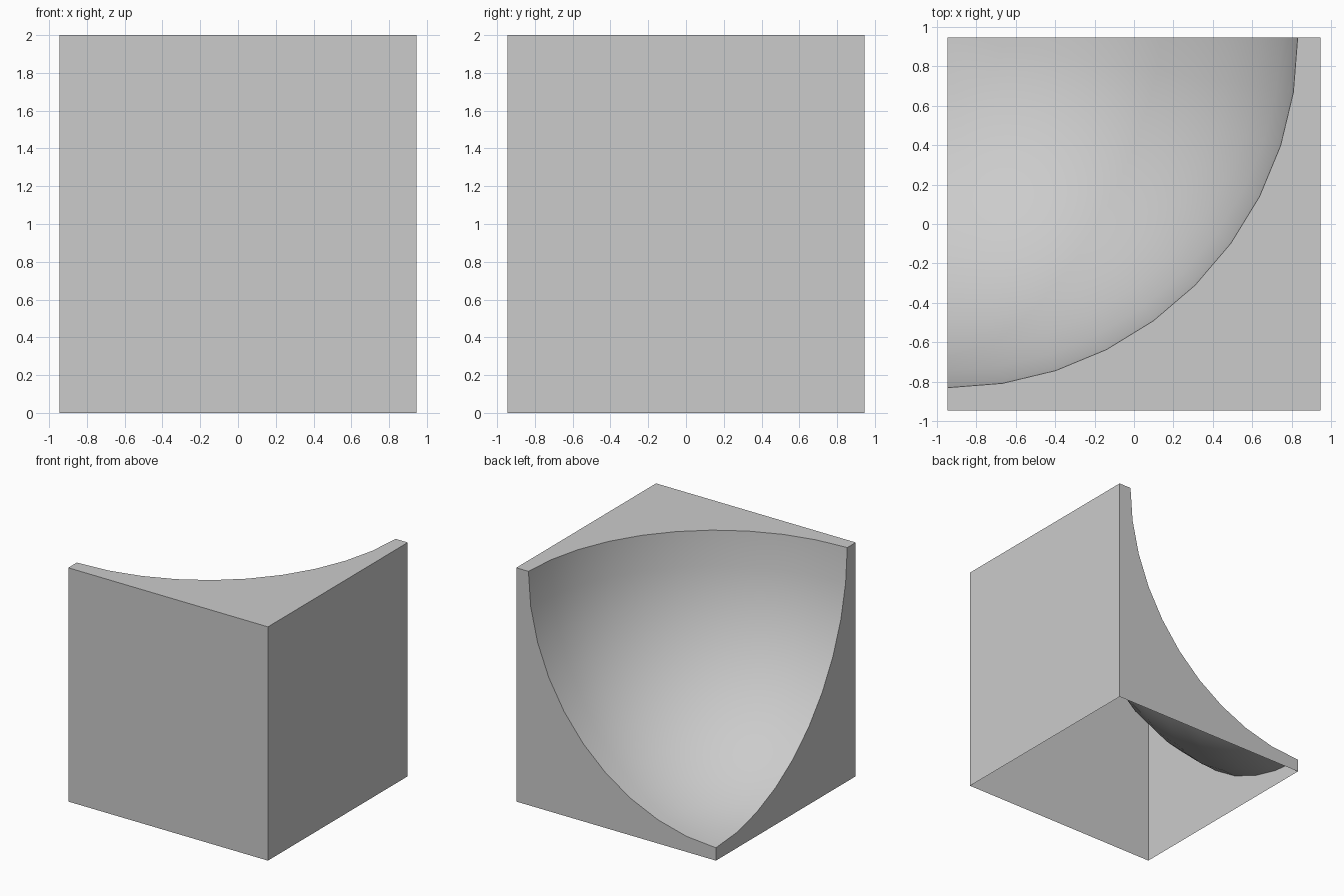
import bpy, bmesh
from math import sin, cos, pi, radians

if "Cube" in bpy.data.objects:
    bpy.data.objects.remove(bpy.data.objects["Cube"])

H, TOP = 0.945, 2.0        # half width and height of the block
R, DEPTH = 1.775, 1.89     # bowl radius and depth
N = 10                     # segments per quarter turn

bm = bmesh.new()


def bowl_point(i, j):
    a, e = i * pi / 2 / N, j * pi / 2 / N
    return bm.verts.new((-H + R * cos(e) * cos(a), H - R * cos(e) * sin(a), TOP - DEPTH * sin(e)))


# Hollow: one eighth of an ellipsoid centred on the upper back left corner
pole = bowl_point(0, N)
rings = [[bowl_point(i, j) for i in range(N + 1)] for j in range(N)]
for j in range(N):
    for i in range(N):
        a, b = rings[j][i], rings[j][i + 1]
        if j < N - 1:
            f = bm.faces.new((a, b, rings[j + 1][i + 1], rings[j + 1][i]))
        else:
            f = bm.faces.new((a, b, pole))
        f.smooth = True

# Block corners
c = {(x, y, z): bm.verts.new((x * H, y * H, z * TOP))
     for x in (-1, 1) for y in (-1, 1) for z in (0, 1) if (x, y, z) != (-1, 1, 1)}

# Flat walls; the underside stays open
bm.faces.new(rings[0] + [c[-1, -1, 1], c[1, -1, 1], c[1, 1, 1]])
bm.faces.new([r[0] for r in rings] + [pole, c[-1, 1, 0], c[1, 1, 0], c[1, 1, 1]])
bm.faces.new([r[N] for r in rings] + [pole, c[-1, 1, 0], c[-1, -1, 0], c[-1, -1, 1]])
bm.faces.new([c[-1, -1, 0], c[1, -1, 0], c[1, -1, 1], c[-1, -1, 1]])
bm.faces.new([c[1, -1, 0], c[1, 1, 0], c[1, 1, 1], c[1, -1, 1]])

bmesh.ops.recalc_face_normals(bm, faces=bm.faces)
# Make sure the front wall faces outward
bm.faces.ensure_lookup_table()
bm.normal_update()
if bm.faces[-2].normal.y > 0:
    bmesh.ops.reverse_faces(bm, faces=bm.faces)

mesh = bpy.data.meshes.new("hollowed_block")
bm.to_mesh(mesh)
bm.free()
block = bpy.data.objects.new("hollowed_block", mesh)
bpy.context.collection.objects.link(block)
bpy.context.view_layer.objects.active = block
block.select_set(True)
bpy.ops.object.shade_smooth_by_angle(angle=radians(30))
